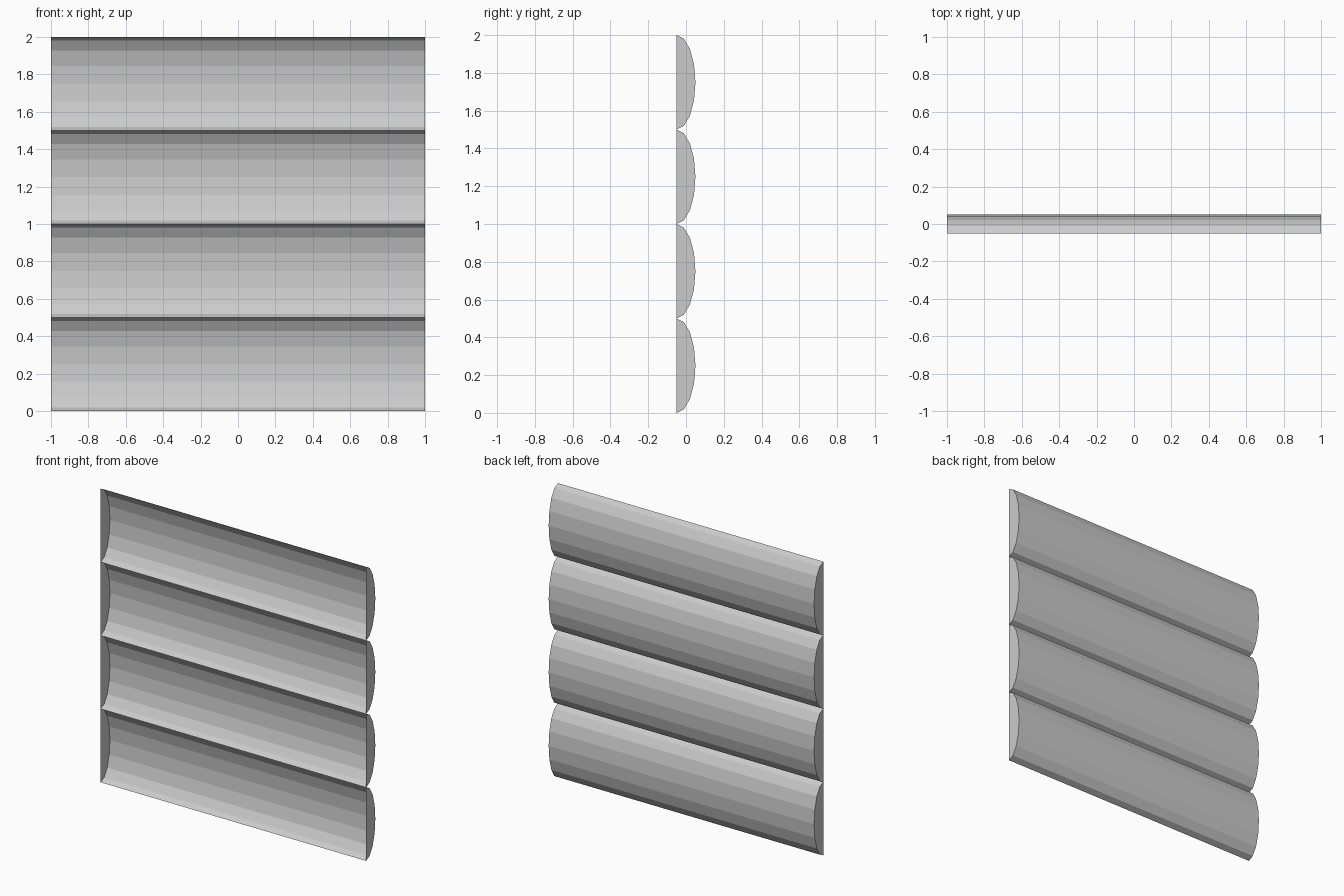
import bpy
import bmesh
from math import sin, cos, pi

if "Cube" in bpy.data.objects:
    bpy.data.objects.remove(bpy.data.objects["Cube"])

SLATS = 4
SEGMENTS = 8
HALF_LENGTH = 1.0
PITCH = 0.5      # height of one slat
DEPTH = 0.1      # bulge depth, flat side open toward the front


def make_slat(name, z_mid):
    """Hollow half-elliptical slat: bulging shell, capped ends, open front."""
    bm = bmesh.new()
    angles = [pi * k / SEGMENTS for k in range(SEGMENTS + 1)]
    left, right = [
        [bm.verts.new((x, -DEPTH / 2 + DEPTH * sin(a), PITCH / 2 * cos(a)))
         for a in angles]
        for x in (-HALF_LENGTH, HALF_LENGTH)
    ]
    # curved shell
    for k in range(SEGMENTS):
        bm.faces.new((left[k], right[k], right[k + 1], left[k + 1]))
    # end caps
    bm.faces.new(left)
    bm.faces.new(right[::-1])

    mesh = bpy.data.meshes.new(name)
    bm.to_mesh(mesh)
    bm.free()
    obj = bpy.data.objects.new(name, mesh)
    obj.location.z = z_mid
    bpy.context.collection.objects.link(obj)


# stacked slats
for i in range(SLATS):
    make_slat(f"wall_slat_{i + 1}", PITCH * (i + 0.5))
